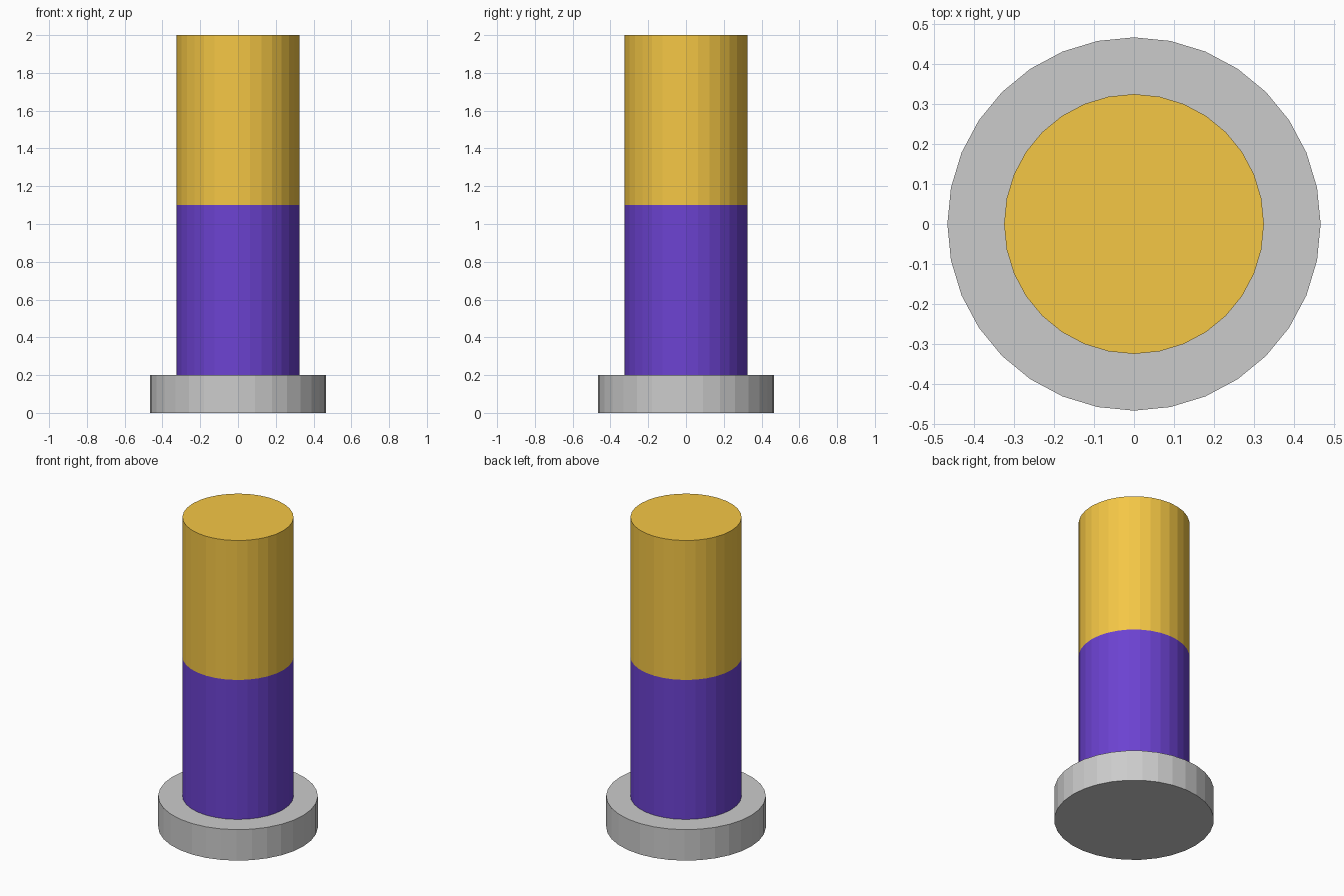
import bpy

if "Cube" in bpy.data.objects:
    bpy.data.objects.remove(bpy.data.objects["Cube"])


def cylinder(name, radius, z0, z1, color=None):
    """Flat-shaded 32-sided cylinder between two heights."""
    bpy.ops.mesh.primitive_cylinder_add(
        vertices=32, radius=radius, depth=z1 - z0, location=(0, 0, (z0 + z1) / 2))
    obj = bpy.context.object
    obj.name = name
    if color:
        mat = bpy.data.materials.new(name + "_colour")
        mat.diffuse_color = (*color, 1)
        mat.use_nodes = True
        mat.node_tree.nodes["Principled BSDF"].inputs["Base Color"].default_value = mat.diffuse_color
        obj.data.materials.append(mat)
    return obj


# Wide grey foot
cylinder("base_disc", 0.467, 0.0, 0.2)
# Two-tone post
cylinder("lower_post", 0.325, 0.2, 1.1, (0.15, 0.055, 0.64))
cylinder("upper_post", 0.325, 1.1, 2.0, (0.91, 0.57, 0.06))
